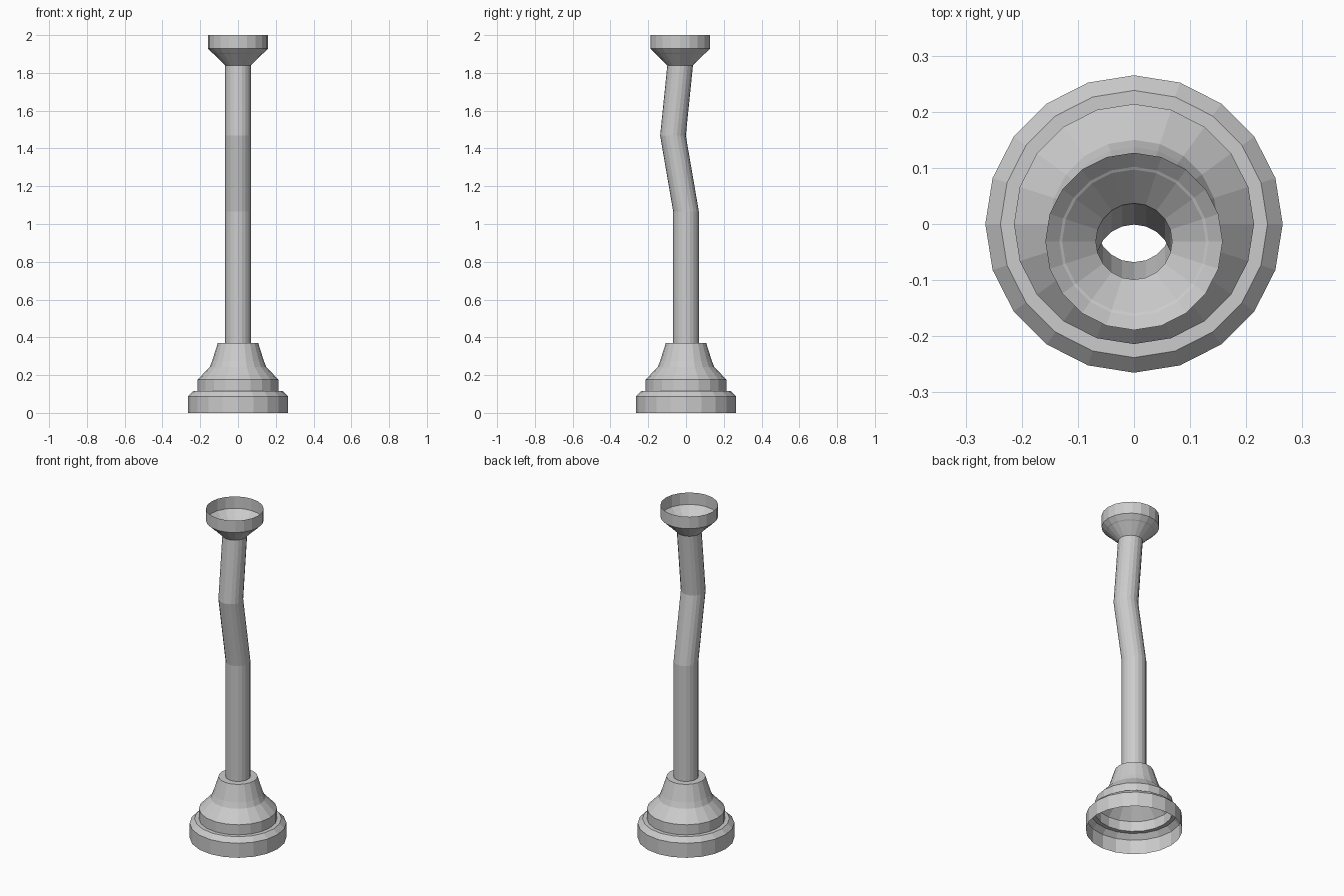
import bpy, bmesh, math

if "Cube" in bpy.data.objects:
    bpy.data.objects.remove(bpy.data.objects["Cube"])

SIDES = 20


def lathe(name, rings):
    """Open flat-faced shell from rings of (radius, z, centre y)."""
    bm = bmesh.new()
    loops = []
    for r, z, cy in rings:
        loops.append([bm.verts.new((r * math.cos(2 * math.pi * i / SIDES),
                                    cy + r * math.sin(2 * math.pi * i / SIDES), z))
                      for i in range(SIDES)])
    for a, b in zip(loops, loops[1:]):
        for i in range(SIDES):
            j = (i + 1) % SIDES
            bm.faces.new((a[i], a[j], b[j], b[i]))
    mesh = bpy.data.meshes.new(name)
    bm.to_mesh(mesh)
    bm.free()
    obj = bpy.data.objects.new(name, mesh)
    bpy.context.collection.objects.link(obj)
    return obj


PIPE_R = 0.068
TOP_Y = -0.031

# Stepped, hollow foot with a bell-shaped collar around the pipe
lathe("stepped_base", [(r, z, 0) for r, z in [
    (0.265, 0.0), (0.265, 0.088), (0.238, 0.115), (0.214, 0.115),
    (0.214, 0.176), (0.150, 0.243), (0.137, 0.275), (0.107, 0.37),
    (PIPE_R, 0.37)]])

# Bent open pipe
lathe("bent_pipe", [(PIPE_R, 0.37, 0), (PIPE_R, 1.067, 0),
                    (PIPE_R, 1.468, -0.069), (PIPE_R, 1.84, TOP_Y)])

# Flared open cup at the top
lathe("top_cup", [(r, z, TOP_Y) for r, z in [
    (PIPE_R, 1.84), (0.128, 1.90), (0.133, 1.903),
    (0.158, 1.928), (0.158, 2.0)]])
